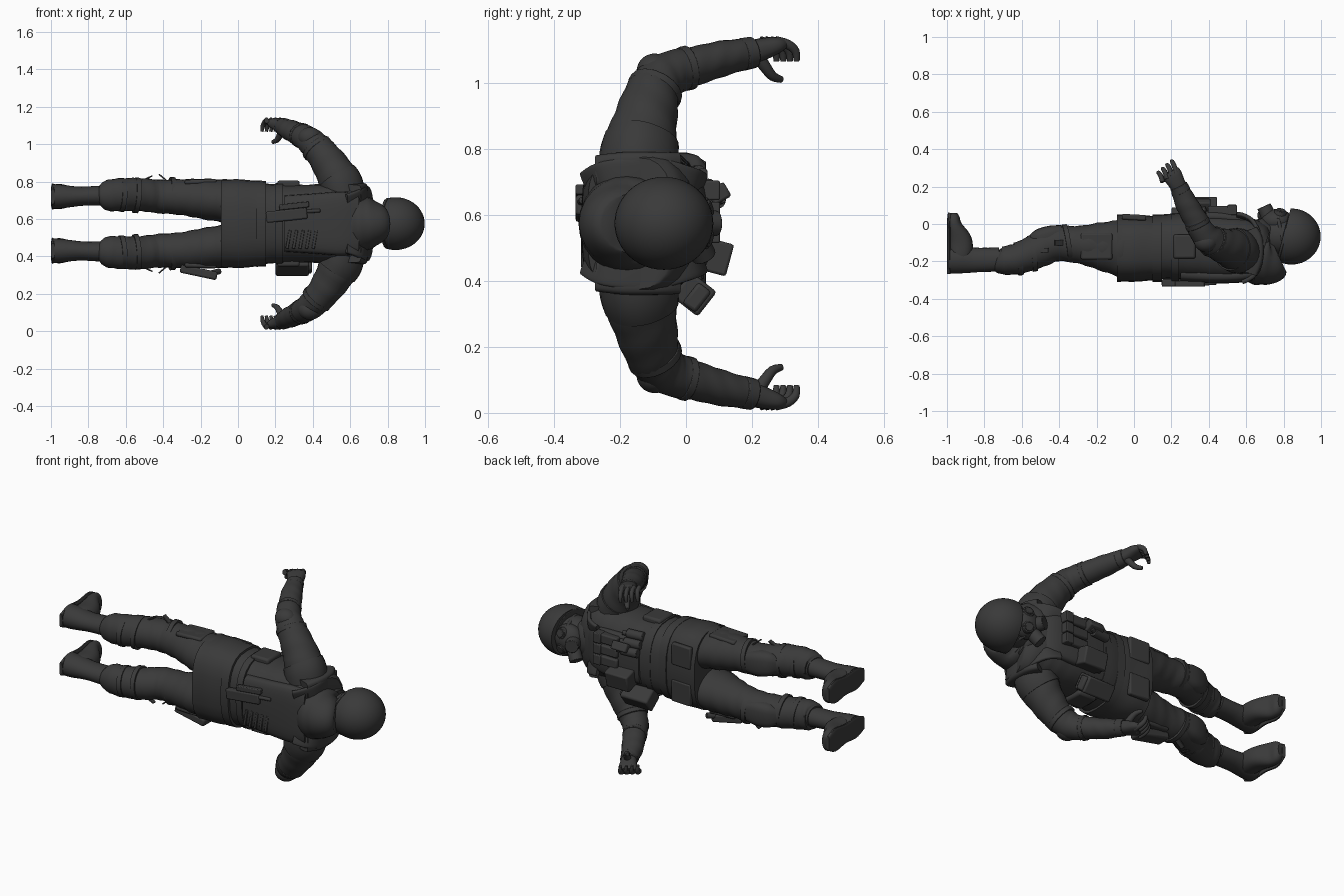
import bpy, bmesh, math
from mathutils import Vector, Matrix, Euler

MID = 0.575  # height of the body's mirror plane (figure lies on its side, head toward +x)
mat = bpy.data.materials.new("charcoal")
mat.diffuse_color = (0.042, 0.042, 0.042, 1)


def finish(name, bm, bevel=0.0):
    bmesh.ops.translate(bm, verts=bm.verts, vec=(0, 0, MID))
    bmesh.ops.recalc_face_normals(bm, faces=bm.faces)
    me = bpy.data.meshes.new(name)
    bm.to_mesh(me)
    bm.free()
    me.materials.append(mat)
    ob = bpy.data.objects.new(name, me)
    bpy.context.collection.objects.link(ob)
    if bevel:
        m = ob.modifiers.new("bevel", "BEVEL")
        m.width, m.segments = bevel, 2
    bpy.ops.object.select_all(action='DESELECT')
    ob.select_set(True)
    bpy.context.view_layer.objects.active = ob
    bpy.ops.object.shade_smooth_by_angle(angle=math.radians(40))
    return ob


def spline(a, b, c, d, t):
    return 0.5 * (2*b + (c - a)*t + (2*a - 5*b + 4*c - d)*t*t + (3*b - a - 3*c + d)*t**3)


def loft(name, rows, s=1, ref=(0, 1, 0), power=2.0, fold=0.0, waves=9, sides=24, steps=5):
    """Rows: x, y, z, half size along ref, half size across. s=-1 mirrors in z."""
    pts = []
    n = len(rows)
    for i in range(n - 1):
        q = [rows[max(0, min(n - 1, i + k))] for k in (-1, 0, 1, 2)]
        for j in range(steps + (i == n - 2)):
            pts.append([spline(*v, j / steps) for v in zip(*q)])
    bm = bmesh.new()
    rings = []
    for i, p in enumerate(pts):
        t = Vector(pts[min(i + 1, len(pts) - 1)][:3]) - Vector(pts[max(i - 1, 0)][:3])
        t.normalize()
        u = Vector(ref)
        u = (u - t * u.dot(t)).normalized()
        v = t.cross(u)
        f = i / (len(pts) - 1)
        ring = []
        for k in range(sides):
            a = math.tau * k / sides
            c, d = math.cos(a), math.sin(a)
            c = math.copysign(abs(c) ** (2 / power), c)
            d = math.copysign(abs(d) ** (2 / power), d)
            w = 1 + fold * math.sin(math.tau * waves * f + 2 * math.sin(a) + a)
            q = Vector(p[:3]) + u * c * p[3] * w + v * d * p[4] * w
            q.z *= s
            ring.append(bm.verts.new(q))
        rings.append(ring)
    for a, b in zip(rings, rings[1:]):
        for k in range(sides):
            bm.faces.new((a[k], a[k - 1], b[k - 1], b[k]))
    bm.faces.new(rings[0])
    bm.faces.new(rings[-1])
    return finish(name, bm)


def box(name, c, size, rot=(0, 0, 0), s=1, bevel=0.008):
    bm = bmesh.new()
    r = Euler([math.radians(a) for a in rot]).to_matrix().to_4x4()
    bmesh.ops.create_cube(bm, size=1, matrix=Matrix.Translation(c) @ r @ Matrix.Diagonal((*size, 1)))
    for v in bm.verts:
        v.co.z *= s
    return finish(name, bm, bevel)


def rod(name, a, b, r, r2=None, s=1, bevel=0.003):
    a, b = Vector(a), Vector(b)
    m = Matrix.Translation((a + b) / 2) @ (b - a).to_track_quat('Z', 'Y').to_matrix().to_4x4()
    bm = bmesh.new()
    bmesh.ops.create_cone(bm, cap_ends=True, segments=16, radius1=r, radius2=r if r2 is None else r2,
                          depth=(b - a).length, matrix=m)
    for v in bm.verts:
        v.co.z *= s
    return finish(name, bm, bevel)


def ball(name, c, r, s=1, cut=None):
    bm = bmesh.new()
    bmesh.ops.create_uvsphere(bm, u_segments=36, v_segments=24, radius=1,
                              matrix=Matrix.Translation(c) @ Matrix.Diagonal((*r, 1)))
    if cut:
        g = bmesh.ops.bisect_plane(bm, geom=bm.verts[:] + bm.edges[:] + bm.faces[:],
                                   plane_co=cut[0], plane_no=cut[1], clear_inner=True)
        bmesh.ops.contextual_create(bm, geom=[e for e in g['geom_cut'] if isinstance(e, bmesh.types.BMEdge)])
    for v in bm.verts:
        v.co.z *= s
    return finish(name, bm)


# Torso, jacket skirt, belt and vest
loft("torso", [(0.08, -.13, 0, .165, .22), (.2, -.12, 0, .175, .212), (.35, -.12, 0, .18, .208),
               (.5, -.13, 0, .18, .214), (.6, -.135, 0, .17, .218), (.655, -.14, 0, .155, .214),
               (.69, -.15, 0, .12, .2)], power=2.6, fold=.006)
loft("jacket_skirt", [(-.09, -.13, 0, .18, .237), (0, -.13, 0, .178, .236), (.1, -.13, 0, .172, .23),
                      (.14, -.13, 0, .165, .22)], power=2.7, fold=.006, waves=2)
loft("belt", [(.1, -.13, 0, .18, .231), (.15, -.13, 0, .18, .228)], power=2.6)
loft("vest_lower_edge", [(.2, -.125, 0, .183, .218), (.24, -.125, 0, .185, .217)], power=2.6)
loft("back_plate", [(.25, -.265, 0, .045, .15), (.4, -.275, 0, .042, .16), (.55, -.275, 0, .04, .17),
                    (.64, -.26, 0, .04, .16)], power=3)
loft("chest_plate", [(.27, .03, 0, .04, .13), (.42, .04, 0, .035, .14), (.56, .025, 0, .035, .13),
                     (.62, .0, 0, .03, .11)], power=3)

# Hood collar, neck and head
loft("hood_collar", [(.625, -.17, 0, .14, .165), (.66, -.175, 0, .15, .152), (.7, -.178, 0, .147, .14),
                     (.74, -.178, 0, .137, .118), (.772, -.165, 0, .1, .09)], fold=.01, waves=3)
loft("scarf", [(.64, -.09, 0, .1, .13), (.68, -.085, 0, .115, .132), (.72, -.09, 0, .1, .11)], fold=.02, waves=2)
ball("head", (.79, -.06, 0), (.13, .105, .1))
ball("helmet", (.842, -.067, 0), (.156, .15, .141), cut=((.8, -.067, 0), (1, -.25, 0)))
rod("helmet_rim", (.793, -.075, 0), (.808, -.079, 0), .136)

# Gas mask
ball("mask_face", (.765, .015, 0), (.085, .065, .085))
rod("mask_filter", (.72, .04, 0), (.695, .095, 0), .042, .038)
rod("side_filter", (.725, .03, -.05), (.69, .055, -.1), .038)
for s in (1, -1):
    rod("eye_lens", (.775, .03, .038), (.785, .072, .048), .036, .032, s)
    rod("eye_glass", (.785, .068, .047), (.787, .078, .05), .024, .024, s)
    rod("mask_strap", (.77, .03, .075), (.8, -.1, .1), .01, .01, s)

    # Trouser legs and knee pads
    loft("trouser_leg", [(-.73, -.19, .148, .06, .06), (-.7, -.195, .15, .075, .082),
                         (-.62, -.185, .155, .083, .088), (-.52, -.145, .155, .092, .088),
                         (-.42, -.105, .145, .095, .09), (-.3, -.11, .142, .1, .096),
                         (-.18, -.118, .132, .128, .108), (-.06, -.13, .12, .155, .116)],
         s, fold=.02, waves=10)
    loft("knee_pad", [(-.54, -.1, .155, .045, .05), (-.5, -.085, .155, .06, .07),
                      (-.44, -.068, .15, .06, .073), (-.38, -.055, .148, .05, .06)], s, power=3)
    for x, y, r in ((-.63, -.188, .09), (-.555, -.16, .097), (-.37, -.103, .1)):
        loft("leg_strap", [(x, y, .152, r, r - .002), (x + .025, y + .004, .15, r, r - .002)], s)
    box("strap_end", (-.4, -.1, .245), (.06, .03, .008), (0, 40, 0), s, .002)
    box("strap_end", (-.48, -.14, .245), (.05, .025, .008), (0, -25, 0), s, .002)
    box("thigh_pocket", (-.2, -.12, .224), (.17, .14, .025), (0, -2, 0), s, .01)

    # Boots
    loft("boot_shaft", [(-.985, -.19, .145, .075, .066), (-.94, -.192, .145, .073, .063),
                        (-.88, -.193, .145, .068, .055), (-.82, -.192, .147, .065, .051),
                        (-.72, -.19, .15, .064, .054)], s, fold=.005)
    loft("boot_foot", [(-.95, -.22, .145, .04, .045), (-.93, -.17, .145, .062, .058),
                       (-.93, -.09, .145, .064, .06), (-.958, -.01, .145, .039, .068),
                       (-.966, .035, .145, .033, .06), (-.968, .058, .145, .022, .035)],
         s, ref=(1, 0, 0), power=2.4)
    loft("boot_sole", [(-.99, -.268, .145, .01, .04), (-.99, -.2, .145, .01, .064),
                       (-.99, -.1, .145, .01, .058), (-.99, 0, .145, .01, .07),
                       (-.985, .06, .145, .01, .042)], s, ref=(1, 0, 0), power=3)

    # Sleeves, shoulder guards and elbow pads
    loft("sleeve", [(.57, -.14, .13, .11, .11), (.545, -.14, .22, .11, .112), (.485, -.12, .325, .094, .095),
                    (.42, -.095, .408, .08, .08), (.37, -.05, .453, .07, .07), (.325, .03, .478, .064, .059),
                    (.28, .11, .5, .06, .054), (.243, .19, .516, .048, .046)],
         s, ref=(.8, .5, .3), fold=.02, waves=9)
    loft("shoulder_guard", [(.56, -.145, .16, .116, .118), (.548, -.142, .21, .117, .117),
                            (.525, -.135, .25, .112, .112)], s, ref=(.8, .5, .3), power=2.2)
    ball("elbow_pad", (.385, -.095, .46), (.063, .055, .055), s)
    for a, b, r in (((.43, -.1, .393), (.415, -.09, .412), .086), ((.345, -.01, .468), (.335, .012, .473), .068)):
        rod("sleeve_strap", a, b, r, r, s)
    rod("glove_cuff", (.255, .17, .512), (.238, .205, .519), .05, .048, s)
    # Gloved hands with curled fingers
    loft("palm", [(.243, .19, .516, .042, .036), (.225, .225, .527, .046, .034),
                  (.205, .26, .538, .052, .028), (.192, .28, .543, .046, .02)], s, ref=(.9, .4, 0), power=2.5)
    for k in range(4):
        x, y, g = .225 - .024 * k, .292 - .016 * k, 1 - .1 * k
        loft("finger", [(x, y - .02, .552, .013, .016), (x - .01, y + .018 * g, .542, .013, .015),
                        (x - .02, y + .04 * g, .522, .012, .013), (x - .026, y + .044 * g, .492, .008, .009)],
             s, ref=(.9, .4, 0), sides=12, steps=3)
    loft("thumb", [(.235, .215, .51, .022, .022), (.225, .24, .475, .018, .018),
                   (.208, .262, .447, .015, .015), (.185, .29, .436, .009, .01)],
         s, ref=(.9, .4, 0), sides=12, steps=3)

    # Shoulder straps, square vest shoulders, skirt pockets
    loft("shoulder_strap", [(.55, .045, .12, .012, .035), (.63, .015, .13, .012, .04), (.68, -.1, .15, .012, .05),
                            (.665, -.24, .14, .012, .05), (.58, -.3, .12, .012, .04)],
         s, ref=(1, .01, 0), power=4)
    loft("vest_shoulder", [(.62, -.03, .165, .04, .05), (.64, -.09, .165, .05, .052), (.64, -.18, .165, .05, .052),
                           (.615, -.26, .16, .045, .048)], s, ref=(1, .01, 0), power=5)
    box("skirt_pocket", (.0, .036, .11), (.13, .03, .13), (0, 0, -3), s)
    box("side_pouch", (.27, -.12, .21), (.12, .13, .04), (0, 0, 0), s, .012)

# Chest rig: magazine pouches with flaps
for k in range(3):
    z = -.03 + .065 * k
    box("magazine_pouch", (.47, .07, z), (.15, .05, .055))
    box("pouch_flap", (.525, .075, z), (.05, .056, .059), bevel=.005)
for k in range(3):
    y = .095 - .028 * k
    rod("grenade_tube", (.26, y - .01, .07 + .04 * k), (.36, y, .07 + .04 * k), .026)
    rod("grenade_cap", (.36, y + .005, .07 + .04 * k), (.385, y + .015, .075 + .04 * k), .014)
box("chest_radio", (.36, .1, .09), (.1, .06, .05), (30, 0, 0))

# Utility pouches on one side
box("front_pouch", (.37, .085, -.1), (.15, .1, .1), (-15, 0, 0), bevel=.008)
box("hip_pouch", (.29, .025, -.215), (.18, .1, .095), (-38, 0, 0), bevel=.01)
box("hip_pouch_flap", (.3, .033, -.225), (.19, .05, .08), (-38, 0, 0), bevel=.01)

# Thigh holster
box("holster", (-.21, -.12, -.26), (.2, .09, .045), (0, 12, 0), bevel=.01)
rod("pistol_grip", (-.14, -.1, -.265), (-.1, -.05, -.255), .016)

# Back gear: radio, cable loops and webbing ribs
box("back_radio", (.26, -.315, .045), (.22, .04, .06), (0, -6, 0))
rod("radio_antenna", (.36, -.32, .065), (.44, -.315, .07), .01)
box("radio_clip", (.3, -.32, .095), (.16, .03, .03), (0, -6, 0), bevel=.005)
for k in range(5):
    box("webbing_rib", (.27 + .035 * k, -.312, -.085), (.016, .012, .1), (0, 10, 0), bevel=.003)
